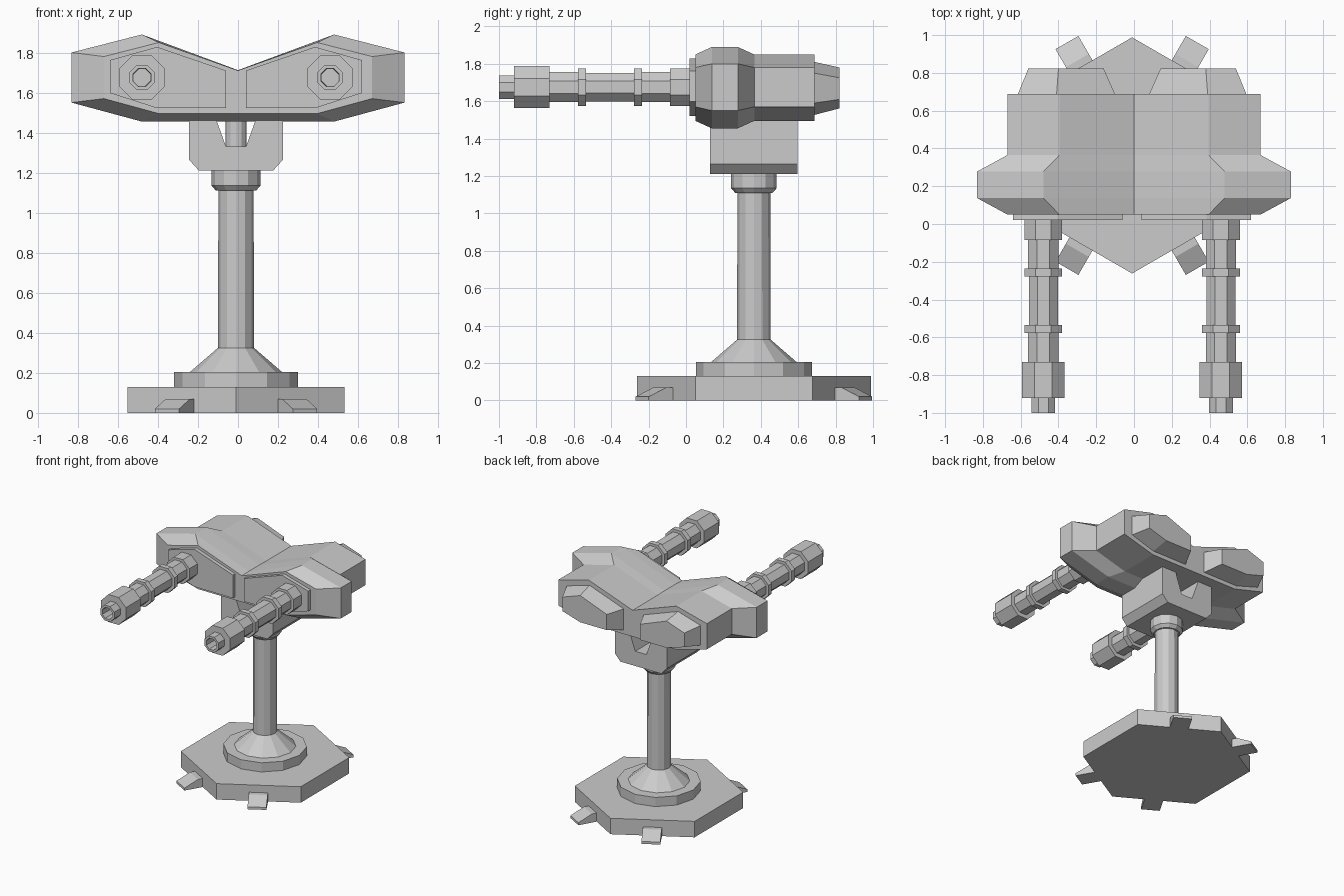
import bpy, bmesh
from math import sin, cos, pi, radians
from mathutils import Vector

if "Cube" in bpy.data.objects:
    bpy.data.objects.remove(bpy.data.objects["Cube"])

CX, CY = -0.01, 0.363     # axis of the stand
GUN_X, GUN_Z = 0.47, 1.675


def loft(name, rings):
    """Skin a list of equal-length point rings and cap both ends."""
    bm = bmesh.new()
    vs = [[bm.verts.new(p) for p in ring] for ring in rings]
    n = len(rings[0])
    for a, b in zip(vs, vs[1:]):
        for i in range(n):
            j = (i + 1) % n
            bm.faces.new((a[i], a[j], b[j], b[i]))
    bm.faces.new(vs[0][::-1])
    bm.faces.new(vs[-1])
    bmesh.ops.recalc_face_normals(bm, faces=bm.faces)
    me = bpy.data.meshes.new(name)
    bm.to_mesh(me)
    bm.free()
    ob = bpy.data.objects.new(name, me)
    bpy.context.collection.objects.link(ob)
    return ob


def section(pts, y, s=1, cx=CX):
    return [(cx + s * x, y, z) for x, z in pts]


def circle(n, r, place, phase=0.0):
    return [place(r * cos(2 * pi * i / n + phase), r * sin(2 * pi * i / n + phase))
            for i in range(n)]


def upright(name, profile, n, phase=0.0):
    return loft(name, [circle(n, r, lambda a, b: (CX + a, CY + b, z), phase)
                       for r, z in profile])


# Hexagonal base, ring, cone, post, collar and pivot pin
upright("base_plate", [(0.625, 0), (0.625, 0.13)], 6, pi / 2)
upright("base_ring", [(0.31, 0.12), (0.31, 0.205)], 12)
upright("post", [(0.235, 0.20), (0.09, 0.325), (0.088, 1.12)], 12)
upright("post_collar", [(0.10, 1.11), (0.122, 1.135), (0.122, 1.22)], 12)
upright("pivot_pin", [(0.053, 1.32), (0.053, 1.52)], 12)

# Four wedge feet on the slanted sides of the base
for k, deg in enumerate((60, 120, 240, 300)):
    d = Vector((cos(radians(deg)), sin(radians(deg)), 0))
    t = Vector((-d.y, d.x, 0))
    rings = []
    for w in (-0.07, 0.07):
        rings.append([Vector((CX, CY, z)) + d * r + t * w
                      for r, z in ((0.50, 0), (0.69, 0), (0.69, 0.02), (0.58, 0.07), (0.50, 0.07))])
    loft(f"foot_{k}", rings)

# Yoke under the head, with chamfered bottom corners and a notch
half = [(0.05, 1.33), (0.095, 1.455), (0.11, 1.51), (0.235, 1.51), (0.235, 1.265), (0.185, 1.21)]
yoke = half + [(-x, z) for x, z in reversed(half)]
loft("yoke", [section(yoke, 0.128), section(yoke, 0.597)])


# Winged head: small and large cross-sections along y
def head_ring(pts, y, top, bottom):
    full = ([(0, top)] + pts + [(0, bottom)] + [(-x, z) for x, z in reversed(pts)])
    return section(full, y, cx=0)


small = [(0.395, 1.85), (0.67, 1.78), (0.67, 1.57), (0.395, 1.495)]
large = [(0.48, 1.89), (0.832, 1.80), (0.832, 1.55), (0.48, 1.455)]
loft("head", [head_ring(small, 0.05, 1.71, 1.495),
              head_ring(large, 0.138, 1.712, 1.455),
              head_ring(large, 0.277, 1.712, 1.455),
              head_ring(small, 0.365, 1.71, 1.495),
              head_ring(small, 0.688, 1.71, 1.495)])

# Paired front panels, rear blocks and guns
panel = [(0.63, 1.762), (0.395, 1.828), (0.05, 1.71), (0.05, 1.522), (0.395, 1.522), (0.63, 1.598)]
rear = [(0.605, 1.75), (0.40, 1.81), (0.09, 1.70), (0.09, 1.527), (0.40, 1.527), (0.605, 1.59)]
rear_tip = [(0.55, 1.725), (0.39, 1.78), (0.15, 1.69), (0.15, 1.562), (0.39, 1.562), (0.55, 1.61)]

# Gun profile: (flat-to-flat half width, y), starting inside the bore
gun = [(0.042, -0.90), (0.045, -1.0), (0.063, -1.0), (0.063, -0.92), (0.112, -0.92),
       (0.112, -0.73), (0.08, -0.73), (0.08, -0.578), (0.1, -0.578), (0.1, -0.535),
       (0.077, -0.535), (0.077, -0.277), (0.1, -0.277), (0.1, -0.235), (0.08, -0.235),
       (0.08, -0.085), (0.1, -0.085), (0.1, 0.04)]

for s, side in ((-1, "left"), (1, "right")):
    loft(f"front_panel_{side}", [section(panel, 0.02, s), section(panel, 0.07, s)])
    loft(f"rear_block_{side}", [section(rear, 0.66, s), section(rear, 0.687, s),
                                section(rear_tip, 0.822, s)])
    gx = CX + s * GUN_X
    loft(f"gun_{side}", [circle(8, r / cos(pi / 8), lambda a, b: (gx + a, y, GUN_Z + b), pi / 8)
                         for r, y in gun])
